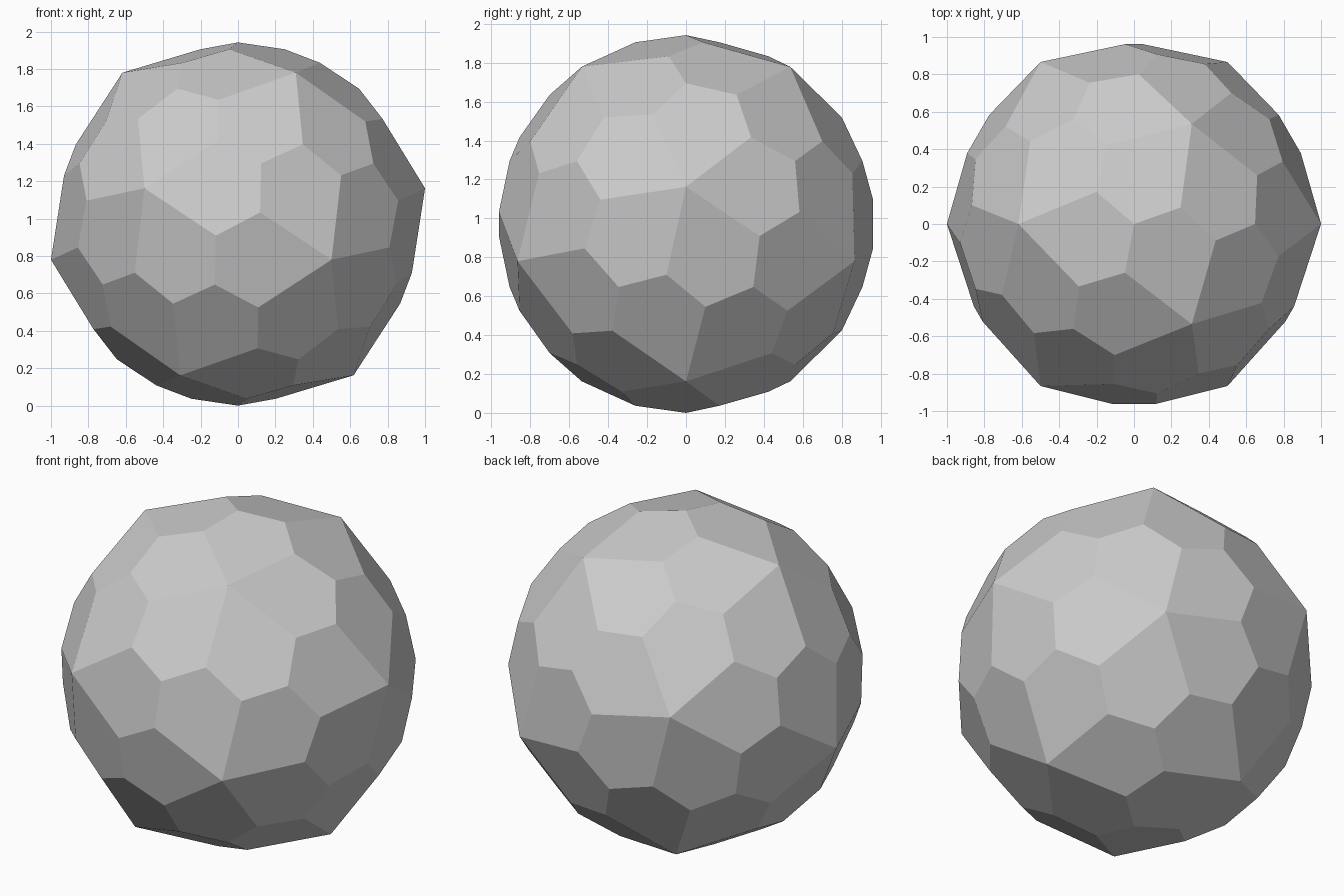
import bpy, bmesh
from math import sin, cos, acos, sqrt, radians
from mathutils import Vector, Matrix

if "Cube" in bpy.data.objects:
    bpy.data.objects.remove(bpy.data.objects["Cube"])

# Pentagonal hexecontahedron: 60 irregular pentagons, chiral, three-fold axis upright
POLAR = acos(sqrt((5 + 2 * sqrt(5)) / 15))   # three-fold axis to five-fold axis
R5 = 1.01807                                 # radius of the 12 five-way corners
R3 = R5 / 1.04855                            # radius of the 80 three-way corners


def direction(polar, azimuth):
    return Vector((sin(polar) * cos(azimuth), sin(polar) * sin(azimuth), cos(polar)))


five_axis = direction(POLAR, radians(60))
turns = [Matrix.Rotation(radians(120), 3, 'Z'),
         Matrix.Rotation(radians(72), 3, five_axis)]


def orbit(seed):
    """All copies of a point under the icosahedral rotations."""
    points = [seed]
    for p in points:
        for turn in turns:
            q = turn @ p
            if all((q - o).length > 0.01 for o in points):
                points.append(q)
    return points


# Corners: five-way, three-way on the symmetry axes, three-way off the axes
corners = (orbit(five_axis * R5)
           + orbit(Vector((0, 0, R3)))
           + orbit(direction(radians(15.8247), radians(19.52)) * R3))

# Wrap the corners and merge the triangles of each flat pentagon
bm = bmesh.new()
for c in corners:
    bm.verts.new(c + Vector((0, 0, R3)))
bmesh.ops.convex_hull(bm, input=bm.verts[:])
bmesh.ops.dissolve_limit(bm, angle_limit=radians(5), verts=bm.verts[:], edges=bm.edges[:])
bmesh.ops.recalc_face_normals(bm, faces=bm.faces[:])

mesh = bpy.data.meshes.new("faceted_ball")
bm.to_mesh(mesh)
bm.free()
bpy.context.collection.objects.link(bpy.data.objects.new("faceted_ball", mesh))
